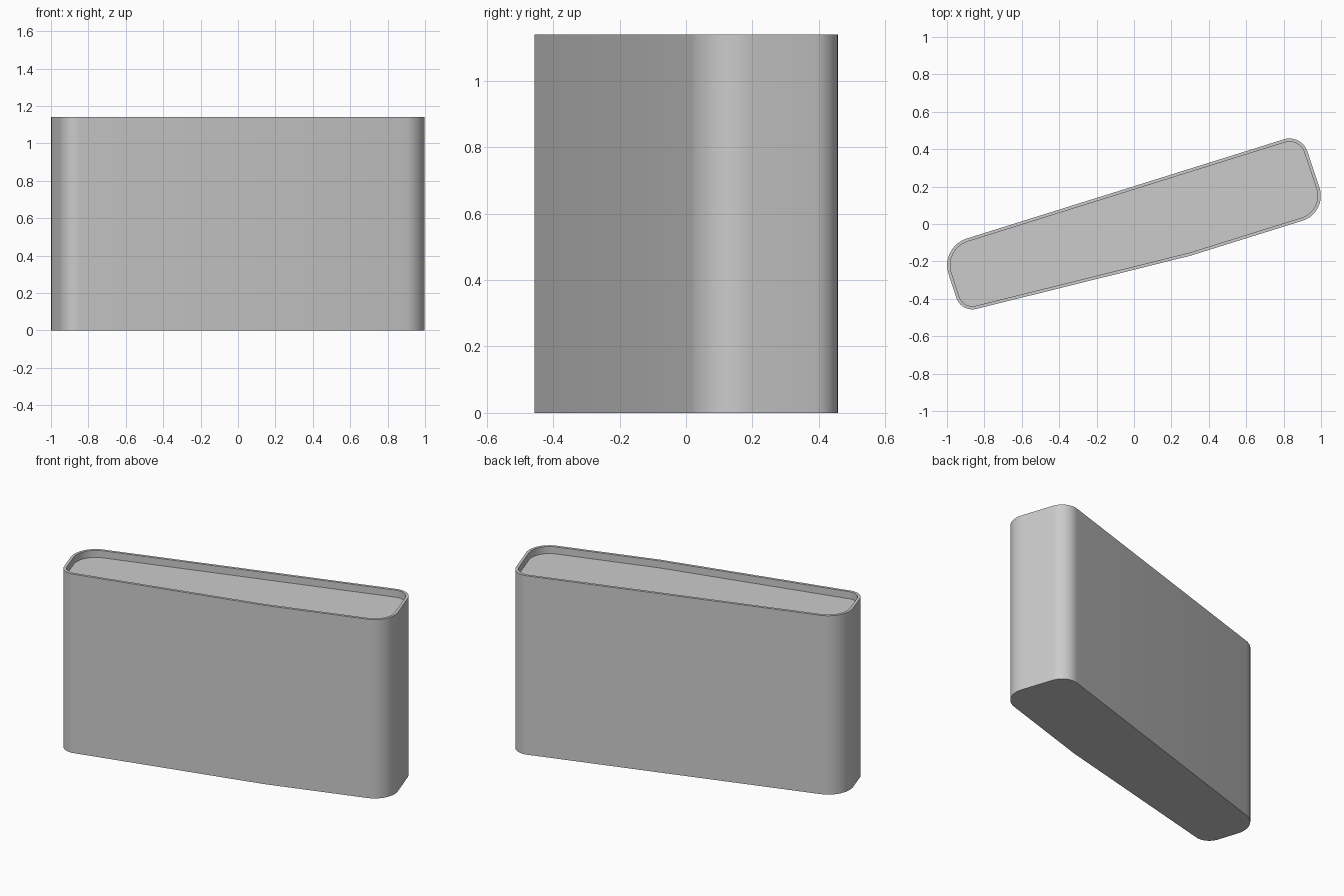
import bpy
import bmesh
import math
from mathutils import Vector

HEIGHT, LIP_DEPTH, WALL, STEPS = 1.14, 0.045, 0.017, 12

cube = bpy.data.objects.get("Cube")
if cube:
    bpy.data.objects.remove(cube, do_unlink=True)

# Plan corners, counter-clockwise: x, y, rounding radius (zero keeps the kink)
corners = [
    (-0.924, -0.474, 0.09),
    (0.30, -0.17, 0),
    (1.037, 0.06, 0.14),
    (0.895, 0.482, 0.10),
    (-1.039, -0.123, 0.15),
]


def rounded_outline(corners):
    points = []
    for i, (x, y, r) in enumerate(corners):
        c = Vector((x, y))
        if not r:
            points.append(c)
            continue
        a = (Vector(corners[i - 1][:2]) - c).normalized()
        b = (Vector(corners[(i + 1) % len(corners)][:2]) - c).normalized()
        half = a.angle(b) / 2
        centre = c + (a + b).normalized() * r / math.sin(half)
        start = (c + a * r / math.tan(half) - centre).normalized()
        end = (c + b * r / math.tan(half) - centre).normalized()
        points += [centre + start.slerp(end, k / STEPS) * r for k in range(STEPS + 1)]
    return points


# Solid body raised from the plan
bm = bmesh.new()
base = bm.faces.new([bm.verts.new((p.x, p.y, 0)) for p in rounded_outline(corners)])
raised = bmesh.ops.extrude_face_region(bm, geom=[base], use_keep_orig=True)
bmesh.ops.translate(bm, vec=(0, 0, HEIGHT),
                    verts=[g for g in raised["geom"] if isinstance(g, bmesh.types.BMVert)])
bmesh.ops.recalc_face_normals(bm, faces=bm.faces)

# Thin rim with a shallow recessed top
top = max(bm.faces, key=lambda f: f.calc_center_median().z)
bmesh.ops.inset_region(bm, faces=[top], thickness=WALL, use_even_offset=True)
sunk = bmesh.ops.extrude_discrete_faces(bm, faces=[top])["faces"]
bmesh.ops.translate(bm, vec=(0, 0, -LIP_DEPTH), verts=sunk[0].verts)

mesh = bpy.data.meshes.new("container_body")
bm.to_mesh(mesh)
bm.free()
body = bpy.data.objects.new("container_body", mesh)
bpy.context.collection.objects.link(body)

# Plain grey finish
grey = bpy.data.materials.new("light_grey")
grey.use_nodes = True
colour = (0.6, 0.6, 0.6, 1)
grey.diffuse_color = colour
grey.node_tree.nodes["Principled BSDF"].inputs["Base Color"].default_value = colour
mesh.materials.append(grey)

bpy.ops.object.select_all(action="DESELECT")
body.select_set(True)
bpy.context.view_layer.objects.active = body
bpy.ops.object.shade_smooth_by_angle(angle=math.radians(30))
